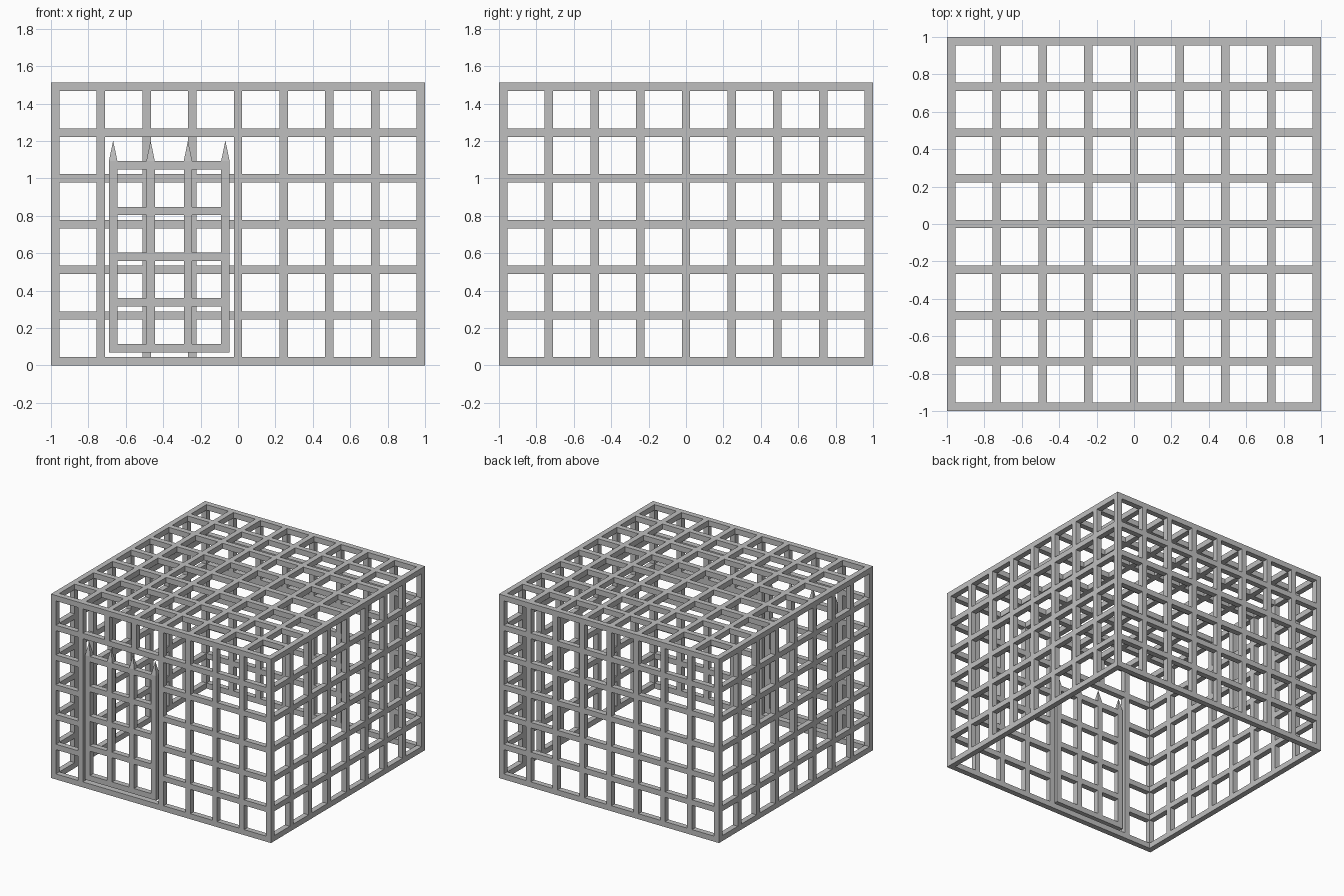
import bpy
import bmesh
from math import pi, sqrt
from mathutils import Matrix, Vector

cube = bpy.data.objects.get("Cube")
if cube:
    bpy.data.objects.remove(cube, do_unlink=True)

BAR = 0.045                    # square bar thickness
PITCH = (2 - BAR) / 8          # spacing of the cage bars
NX, NZ = 16, 12                # last cell index across and up; even cells are bars

steel = bpy.data.materials.new("grey_steel")
steel.use_nodes = True
GREY = (0.52, 0.52, 0.52, 1)
steel.diffuse_color = GREY
steel.node_tree.nodes["Principled BSDF"].inputs["Base Color"].default_value = GREY


def add_object(name, bm):
    mesh = bpy.data.meshes.new(name)
    bm.to_mesh(mesh)
    bm.free()
    mesh.materials.append(steel)
    obj = bpy.data.objects.new(name, mesh)
    bpy.context.collection.objects.link(obj)
    return obj


def edge(index, pitch):
    """Position of a cell boundary in a row of alternating bars and gaps."""
    return (index // 2) * pitch + (index % 2) * BAR


def lattice(name, cells, origin, pitches):
    """Closed surface around a set of bar cells."""
    bm = bmesh.new()
    corners = {}

    def corner(key):
        if key not in corners:
            offset = Vector([edge(n, p) for n, p in zip(key, pitches)])
            corners[key] = bm.verts.new(Vector(origin) + offset)
        return corners[key]

    for cell in cells:
        for axis in range(3):
            u, v = (axis + 1) % 3, (axis + 2) % 3
            for side in (0, 1):
                beside = list(cell)
                beside[axis] += 2 * side - 1
                if tuple(beside) in cells:
                    continue
                loop = []
                for du, dv in ((0, 0), (1, 0), (1, 1), (0, 1)):
                    key = list(cell)
                    key[axis] += side
                    key[u] += du
                    key[v] += dv
                    loop.append(corner(tuple(key)))
                bm.faces.new(loop if side else loop[::-1])
    return add_object(name, bm)


def grid(across, up):
    """Cells of a flat grid that belong to a bar."""
    return [(a, b) for a in across for b in up if a % 2 == 0 or b % 2 == 0]


# Cage walls and roof
full, inner, height = range(NX + 1), range(1, NX), range(NZ)
front = {(i, 0, k) for i, k in grid(full, height)
         if not (3 <= i <= 7 and 1 <= k <= 9)}      # doorway opening
panels = {
    "front_wall": front,
    "back_wall": {(i, NX, k) for i, k in grid(full, height)},
    "left_wall": {(NX, j, k) for j, k in grid(inner, height)},
    "right_wall": {(0, j, k) for j, k in grid(inner, height)},
    "roof": {(i, j, NZ) for i, j in grid(full, full)},
}
for name, cells in panels.items():
    lattice(name, cells, (-1, -1, 0), (PITCH,) * 3)

# Gate in the doorway
GATE_X, GATE_Z, GATE_PITCH = -0.69, 0.07, 0.2
gate_cells = {(i, 0, k) for i, k in grid(range(7), range(9))}
lattice("gate", gate_cells, (GATE_X, -1, GATE_Z), (GATE_PITCH, PITCH, PITCH))

# Spikes on the gate uprights
SPIKE = 0.11
gate_top = GATE_Z + 4 * PITCH + BAR
for n in range(4):
    bm = bmesh.new()
    centre = Vector((GATE_X + n * GATE_PITCH + BAR / 2, -1 + BAR / 2, gate_top + SPIKE / 2))
    bmesh.ops.create_cone(bm, cap_ends=True, segments=4, radius1=BAR / sqrt(2), radius2=0,
                          depth=SPIKE,
                          matrix=Matrix.Translation(centre) @ Matrix.Rotation(pi / 4, 4, "Z"))
    add_object(f"gate_spike_{n + 1}", bm)
